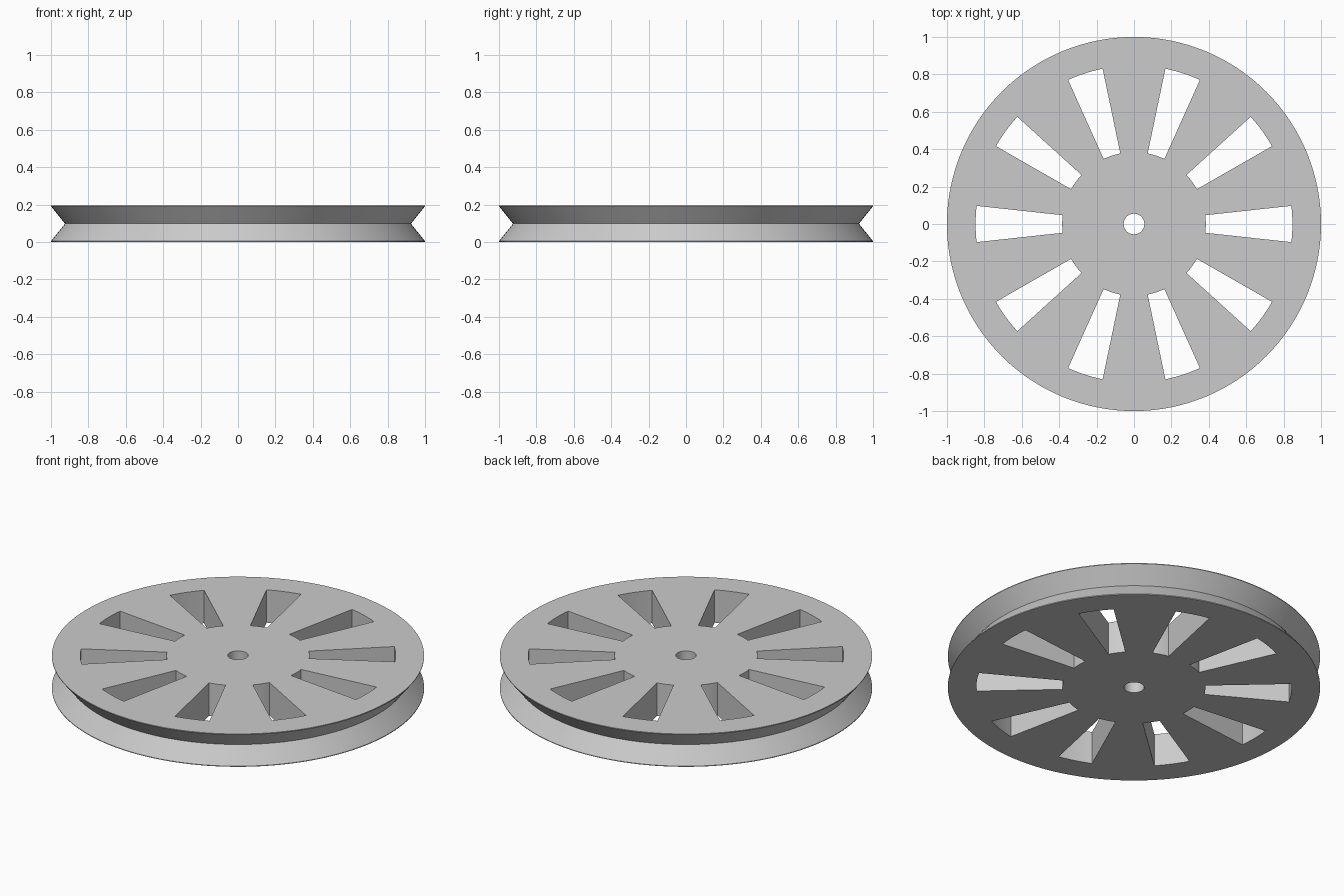
import bpy, bmesh, math
from mathutils import Matrix

cube = bpy.data.objects.get("Cube")
if cube:
    bpy.data.objects.remove(cube, do_unlink=True)

HEIGHT, RIM, GROOVE, BORE = 0.195, 1.0, 0.925, 0.055
SPOKES = 10

grey = bpy.data.materials.new("light_grey")
grey.use_nodes = True
grey.diffuse_color = (0.6, 0.6, 0.6, 1)
grey.node_tree.nodes["Principled BSDF"].inputs["Base Color"].default_value = (0.6, 0.6, 0.6, 1)


def make_object(name, bm):
    bmesh.ops.recalc_face_normals(bm, faces=bm.faces)
    mesh = bpy.data.meshes.new(name)
    bm.to_mesh(mesh)
    bm.free()
    mesh.materials.append(grey)
    obj = bpy.data.objects.new(name, mesh)
    bpy.context.collection.objects.link(obj)
    return obj


def lathe(name, profile, steps):
    """Closed profile of (radius, z) points turned about the z axis."""
    bm = bmesh.new()
    rings = []
    for r, z in profile:
        rings.append([bm.verts.new((r * math.cos(2 * math.pi * i / steps),
                                    r * math.sin(2 * math.pi * i / steps), z))
                      for i in range(steps)])
    for a, b in zip(rings, rings[1:] + rings[:1]):
        for i in range(steps):
            j = (i + 1) % steps
            bm.faces.new((a[i], a[j], b[j], b[i]))
    return make_object(name, bm)


def arc(radius, half_width, steps=6):
    """Points on an arc that spans the slot width."""
    half = math.asin(half_width / radius)
    return [(radius * math.cos(half * t), radius * math.sin(half * t))
            for t in (2 * k / steps - 1 for k in range(steps + 1))]


# Grooved pulley body with a centre bore
lip = 0.004
wheel = lathe("pulley_wheel", [
    (BORE, 0), (RIM, 0), (RIM, lip), (GROOVE, HEIGHT / 2),
    (RIM, HEIGHT - lip), (RIM, HEIGHT), (BORE, HEIGHT)], 128)

# Tapered slots between the spokes
outline = arc(0.847, 0.097) + arc(0.384, 0.047)[::-1]
bm = bmesh.new()
for i in range(SPOKES):
    turn = Matrix.Rotation(2 * math.pi * i / SPOKES, 4, 'Z')
    face = bm.faces.new([bm.verts.new((x, y, -0.1)) for x, y in outline])
    ext = bmesh.ops.extrude_face_region(bm, geom=[face], use_keep_orig=True)
    top = [v for v in ext["geom"] if isinstance(v, bmesh.types.BMVert)]
    bmesh.ops.translate(bm, verts=top, vec=(0, 0, HEIGHT + 0.2))
    bmesh.ops.transform(bm, matrix=turn, verts=list(face.verts) + top)
cutter = make_object("slot_cutter", bm)
cutter.hide_render = True

cut = wheel.modifiers.new("slots", 'BOOLEAN')
cut.operation = 'DIFFERENCE'
cut.solver = 'EXACT'
cut.object = cutter

# Bake the cut, drop the cutter and shade the curved walls smooth
for obj in bpy.context.selected_objects:
    obj.select_set(False)
bpy.context.view_layer.objects.active = wheel
wheel.select_set(True)
bpy.ops.object.modifier_apply(modifier=cut.name)
bpy.data.objects.remove(cutter, do_unlink=True)
bpy.ops.object.shade_smooth_by_angle(angle=math.radians(30))
